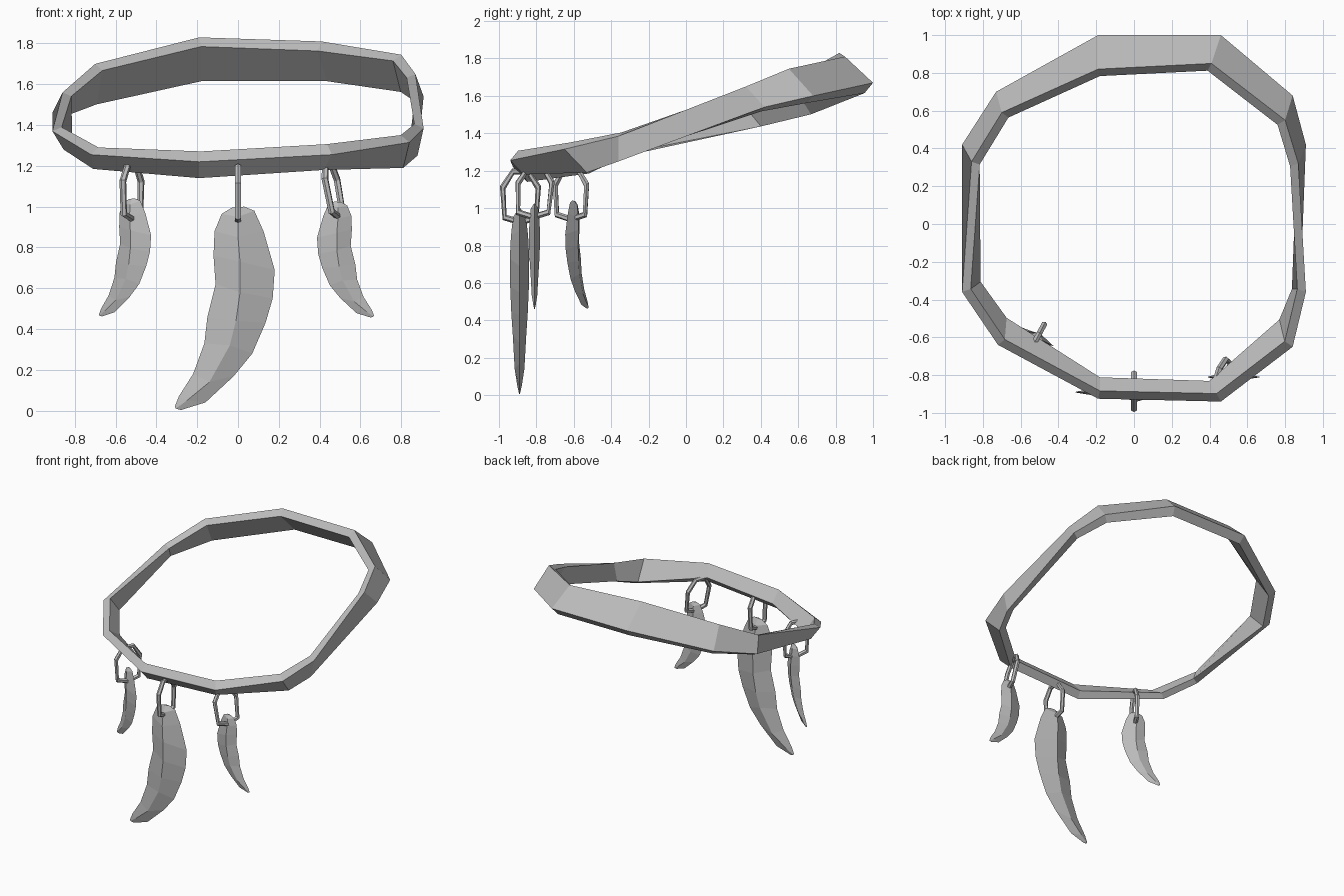
import bpy, bmesh, math
from mathutils import Vector, Matrix

if "Cube" in bpy.data.objects:
    bpy.data.objects.remove(bpy.data.objects["Cube"])

grey = bpy.data.materials.new("plain grey")
grey.diffuse_color = (0.5, 0.5, 0.5, 1)
grey.use_nodes = True
grey.node_tree.nodes["Principled BSDF"].inputs["Base Color"].default_value = grey.diffuse_color


def add_object(name, bm):
    bmesh.ops.recalc_face_normals(bm, faces=bm.faces)
    me = bpy.data.meshes.new(name)
    bm.to_mesh(me)
    bm.free()
    me.materials.append(grey)
    ob = bpy.data.objects.new(name, me)
    bpy.context.collection.objects.link(ob)
    return ob


def skin(name, sections, closed):
    """Join a row of equal-sized cross-sections with quads."""
    bm = bmesh.new()
    rows = [[bm.verts.new(p) for p in s] for s in sections]
    n = len(rows[0])
    pairs = list(zip(rows, rows[1:] + rows[:1]))
    for a, b in (pairs if closed else pairs[:-1]):
        for i in range(n):
            j = (i + 1) % n
            bm.faces.new((a[i], a[j], b[j], b[i]))
    if not closed:
        bm.faces.new(rows[0])
        bm.faces.new(rows[-1])
    return add_object(name, bm)


# Neck band: outer top and outer bottom corner at each of twelve bends
band = [
    ((-.19, .82, 1.83), (-.19, 1.0, 1.67)),
    ((.41, .85, 1.81), (.46, 1.0, 1.67)),
    ((.80, .55, 1.745), (.84, .68, 1.60)),
    ((.87, .32, 1.65), (.91, .42, 1.54)),
    ((.91, -.36, 1.385), (.88, -.36, 1.25)),
    ((.84, -.65, 1.315), (.81, -.53, 1.19)),
    ((.46, -.94, 1.255), (.42, -.87, 1.18)),
    ((-.19, -.925, 1.22), (-.19, -.85, 1.14)),
    ((-.72, -.64, 1.255), (-.71, -.52, 1.185)),
    ((-.91, -.36, 1.37), (-.855, -.32, 1.28)),
    ((-.86, .33, 1.56), (-.91, .42, 1.46)),
    ((-.70, .59, 1.70), (-.73, .70, 1.54)),
]


def inner(p):
    x, y, z = p
    return (x * .95, y * .955, z - .055 * y)


skin("neck_band", [(t, b, inner(b), inner(t)) for t, b in band], True)

# Hanging links: angular loops of thin rod, standing in the local yz plane
loop = [(-.04, .135), (.04, .135), (.095, .05), (.085, -.11),
        (.0, -.135), (-.085, -.11), (-.095, .05)]


def link(name, centre, turn, lean):
    m = (Matrix.Translation(centre) @ Matrix.Rotation(turn, 4, 'Z')
         @ Matrix.Rotation(lean, 4, 'Y'))
    secs = []
    for y, z in loop:
        c = Vector((0, y, z))
        out = c.normalized()
        secs.append([m @ (c + .017 * (math.cos(a) * out + math.sin(a) * Vector((1, 0, 0))))
                     for a in (k * math.tau / 6 for k in range(6))])
    skin(name, secs, True)


link("centre_link", (0, -.885, 1.06), 0, 0)
link("left_link", (-.52, -.615, 1.075), math.radians(-28), 0)
link("right_link", (.465, -.81, 1.085), math.radians(-18), math.radians(-11))

# Feather rows: left edge, ridge, right edge (x, z), then half thickness
feather_rows = [
    (-.03, .995, 0, .998, .03, 1.0, .006),
    (-.08, .965, 0, .95, .08, .98, .035),
    (-.115, .88, 0, .85, .125, .88, .046),
    (-.12, .76, .01, .73, .18, .69, .052),
    (-.11, .62, .01, .58, .17, .55, .05),
    (-.15, .46, -.01, .44, .135, .43, .044),
    (-.165, .33, -.04, .32, .07, .28, .036),
    (-.22, .18, -.14, .14, -.02, .17, .026),
    (-.29, .07, -.25, .05, -.16, .04, .012),
    (-.31, .02, -.305, .01, -.28, .003, .003),
]


def feather(name, top, size, turn, flip=1):
    m = Matrix.Translation(top) @ Matrix.Rotation(turn, 4, 'Z')
    secs = []
    for lx, lz, mx, mz, rx, rz, t in feather_rows:
        pts = ((lx, 0, lz), (mx, -t, mz), (rx, 0, rz), (mx, t, mz))
        secs.append([m @ Vector((flip * size * x, size * y, size * (z - 1)))
                     for x, y, z in pts])
    skin(name, secs, False)


feather("centre_feather", (0, -.89, 1.0), 1.0, 0)
feather("left_feather", (-.52, -.6, 1.04), .58, math.radians(-26))
feather("right_feather", (.49, -.81, 1.025), .57, 0, -1)
